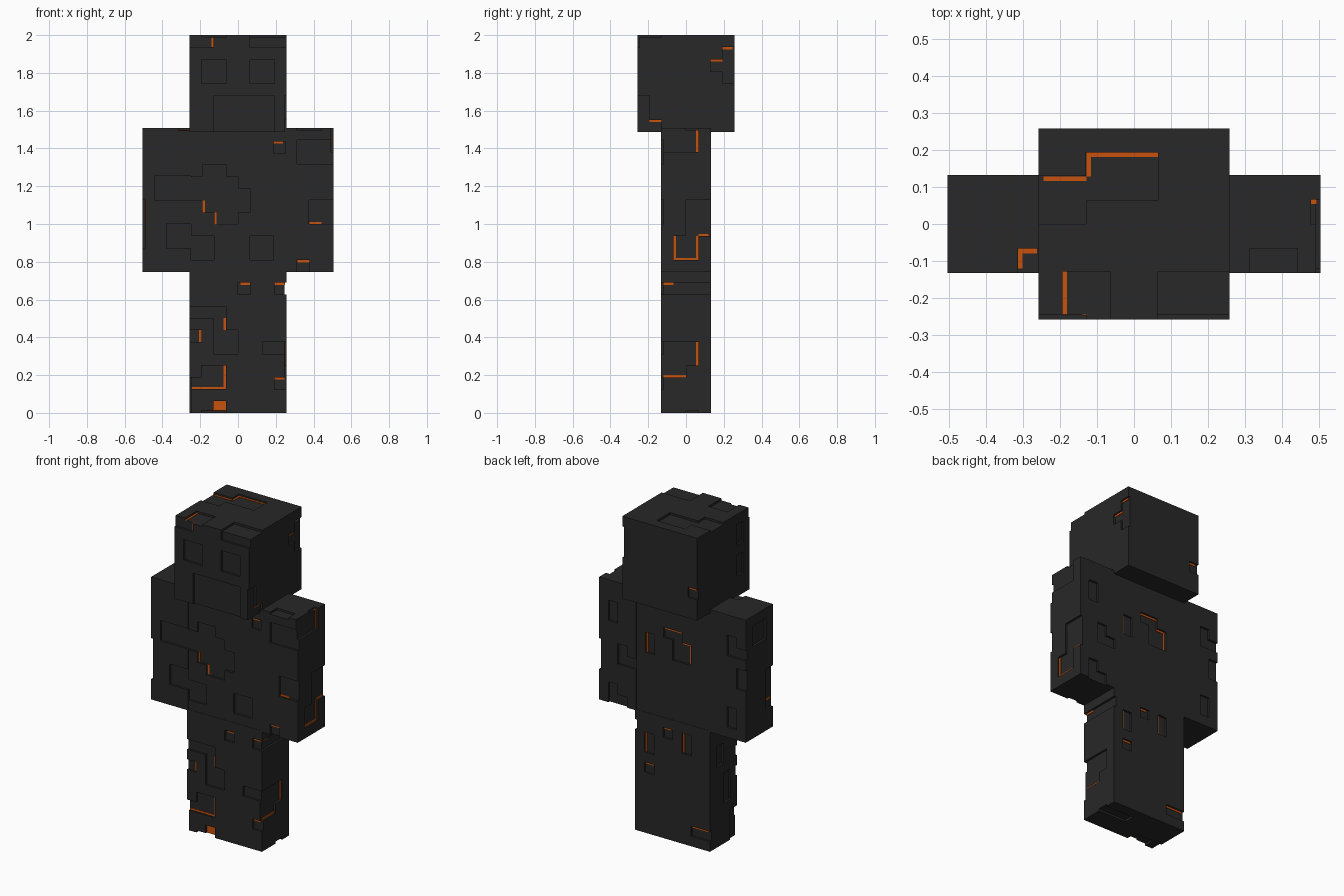
import bpy, bmesh, random
from mathutils import Vector

if "Cube" in bpy.data.objects:
    bpy.data.objects.remove(bpy.data.objects["Cube"])

random.seed(7)
DEPTH = 0.013   # depth of the recessed panels


def material(name, rgb):
    m = bpy.data.materials.new(name)
    m.diffuse_color = (*rgb, 1)
    m.use_nodes = True
    m.node_tree.nodes["Principled BSDF"].inputs["Base Color"].default_value = m.diffuse_color
    return m


DARK = material("charcoal", (0.021, 0.021, 0.021))
ORANGE = material("ember orange", (0.57, 0.085, 0.004))


def add_box(bm, lo, hi):
    for p in bmesh.ops.create_cube(bm, size=1)["verts"]:
        p.co = Vector([hi[i] if p.co[i] > 0 else lo[i] for i in range(3)])


def to_object(bm, name, mat):
    me = bpy.data.meshes.new(name)
    bm.to_mesh(me)
    bm.free()
    me.materials.append(mat)
    ob = bpy.data.objects.new(name, me)
    bpy.context.collection.objects.link(ob)
    return ob


# face name -> (normal axis, sign, u axis, v axis)
FACES = {"front": (1, -1, 0, 2), "back": (1, 1, 0, 2), "right": (0, 1, 1, 2),
         "left": (0, -1, 1, 2), "top": (2, 1, 0, 1), "bottom": (2, -1, 0, 1)}


def random_patches(nu, nv):
    """Stepped two-rectangle recesses scattered over a face, without glow."""
    holes = []
    for row in range(0, nv - 1, 4):
        for col in range(0, nu, 4):
            u, v = col + random.randint(0, 2), row + random.randint(0, 1)
            w = random.randint(1, 2)
            holes += [(u, v, w, 1), (u + w - 1, v + 1, 1, random.randint(1, 2))]
    return [(u, v, min(w, nu - u), min(h, nv - v)) for u, v, w, h in holes], []


def build(name, lo, hi, cells, faces, hidden=()):
    """Box with recessed rects (u, v, w, h in cells) and glowing edge lines
    (u0, v0, u1, v1 in cells); a line off any recess gets its own one-cell recess.
    Faces not listed get random patches."""
    body, cut, glow = bmesh.new(), bmesh.new(), bmesh.new()
    add_box(body, lo, hi)
    size = [(hi[i] - lo[i]) / cells[i] for i in range(3)]
    for face, (n, s, ua, va) in FACES.items():
        if face in hidden:
            continue
        holes, lines = faces.get(face) or random_patches(cells[ua], cells[va])
        holes = list(holes)
        filled = {(u + i, v + j) for u, v, w, h in holes for i in range(w) for j in range(h)}
        surf = hi[n] if s > 0 else lo[n]

        def slab(bm, u0, v0, u1, v1, d0, d1, cutter):
            a, b = [0] * 3, [0] * 3
            a[n], b[n] = sorted((surf - s * d0, surf - s * d1))
            for ax, p, q in ((ua, u0, u1), (va, v0, v1)):
                a[ax], b[ax] = lo[ax] + p * size[ax], lo[ax] + q * size[ax]
                if cutter:   # cutters run past the box edges
                    a[ax] -= 0.02 if p == 0 else 0.0004
                    b[ax] += 0.02 if q == cells[ax] else 0.0004
                else:        # glow stays inside the core
                    a[ax] = max(a[ax], lo[ax] + DEPTH)
                    b[ax] = min(b[ax], hi[ax] - DEPTH)
            add_box(bm, a, b)

        t = 0.19   # glow width in cells, laid on the recessed side of the edge
        for u0, v0, u1, v1 in lines:
            flat = v0 == v1
            before = (u0, v0 - 1) if flat else (u0 - 1, v0)
            k = 0 if (int(u0), int(v0)) in filled else -t
            if k and (int(before[0]), int(before[1])) not in filled:
                holes.append((*before, u1 - u0 if flat else 1, 1 if flat else v1 - v0))
            if flat:
                box = (u0, v0 + k, u1, v0 + k + t)
            else:
                box = (u0 + k, v0, u0 + k + t, v1)
            slab(glow, *box, DEPTH - 0.003, DEPTH + 0.003, False)
        for u, v, w, h in holes:
            slab(cut, u, v, u + w, v + h, -0.02, DEPTH, True)
    ob = to_object(body, name, DARK)
    cutter = to_object(cut, name + "_cutter", DARK)
    cutter.hide_render = True
    mod = ob.modifiers.new("recesses", "BOOLEAN")
    mod.operation, mod.object, mod.solver, mod.use_self = "DIFFERENCE", cutter, "EXACT", True
    dg = bpy.context.evaluated_depsgraph_get()
    me = bpy.data.meshes.new_from_object(ob.evaluated_get(dg))
    ob.modifiers.clear()
    ob.data = me
    bpy.data.objects.remove(cutter)
    to_object(glow, name + "_glow", ORANGE)


# Head: eyes, mouth and the glowing crown line
eyes = [(u, 4, 2, 2) for u in (1, 5)]
build("head", (-.258, -.258, 1.487), (.258, .258, 2.0), (8, 8, 8), {
    "front": (eyes + [(0, 7, 2, 1), (5, 7, 3, 1), (2, 0, 5, 3)], [(2, 7, 2, 8)]),
    "right": ([(0, 0, 1, 3), (7, 4, 1, 3)], [(1, 1, 2, 1), (6, 6, 7, 6), (7, 7, 8, 7)]),
    "left": ([], [(2, 5, 2, 7), (2, 2, 2, 4)]),
    "back": ([], [(0, 3, 1, 3)]),
    "top": ([(0, 4, 2, 2), (2, 5, 3, 2), (1, 0, 2, 2), (5, 0, 3, 2)],
            [(0, 6, 2, 6), (2, 6, 2, 7), (2, 7, 5, 7), (1, 0, 1, 2)]),
}, hidden=("bottom",))

# Torso: stepped chest and back panels
build("torso", (-.25, -.131, .747), (.25, .131, 1.5), (8, 4, 12), {
    "front": ([(1, 8, 2, 1), (0, 6, 4, 2), (1, 5, 4, 2), (2, 4, 2, 1), (5, 1, 2, 2), (0, 1, 2, 2)],
              [(1, 5, 1, 6), (2, 4, 2, 5), (7, 11, 8, 11)]),
    "back": ([(3, 8, 2, 1), (2, 6, 2, 2)],
             [(3, 9, 5, 9), (2, 8, 3, 8), (2, 6, 2, 8), (7, 6, 7, 8)]),
}, hidden=("left", "right", "top", "bottom"))

# Arms
build("right_arm", (.25, -.133, .745), (.505, .133, 1.508), (4, 4, 12), {
    "front": ([(1, 9, 3, 2), (2, 4, 2, 2)], [(2, 4, 3, 4), (1, 1, 2, 1)]),
    "right": ([(0, 10, 3, 2), (1, 1, 2, 2), (2, 3, 2, 3)],
              [(3, 10, 3, 12), (1, 1, 1, 3), (1, 1, 3, 1), (3, 1, 3, 3), (3, 3, 4, 3)]),
    "top": ([(1, 0, 2, 1)], [(3.6, 3, 4, 3)]),
}, hidden=("left", "bottom"))
build("left_arm", (-.505, -.133, .745), (-.25, .133, 1.508), (4, 4, 12), {
    "front": ([(1, 6, 3, 2), (2, 2, 2, 2)], []),
    "left": ([(1, 9, 2, 2)], [(1, 3, 1, 6), (0, 3, 1, 3)]),
    "top": ([(3, 0, 1, 1)], [(3, 0, 3, 1), (3, 1, 4, 1)]),
}, hidden=("right", "bottom"))

# Legs
build("right_leg", (0, -.133, 0), (.258, .133, .752), (4, 4, 12), {
    "front": ([(2, 5, 2, 1)], [(0, 11, 1, 11), (3, 11, 4, 11), (3, 3, 4, 3)]),
    "right": ([(0, 10, 4, 1), (0, 3, 2, 1), (0, 4, 3, 2)],
              [(0, 11, 1, 11), (3, 4, 3, 6), (0, 3, 2, 3)]),
    "back": ([], [(0, 11, 1, 11), (3, 8, 3, 10), (2, 7, 3, 7)]),
    "bottom": ([], [(1, 3, 4, 3)]),
}, hidden=("left", "top"))
build("left_leg", (-.258, -.133, 0), (0, .133, .752), (4, 4, 12), {
    "front": ([(0, 2, 3, 1), (1, 3, 2, 1), (2, 0, 1, 1), (0, 8, 3, 1), (2, 5, 2, 2)],
              [(0, 2, 3, 2), (3, 2, 3, 4), (1, 6, 1, 7), (3, 7, 3, 8)]
              + [(2, .19 * i, 3, .19 * i) for i in range(1, 6)]),
    "back": ([], [(3, 9, 3, 11), (0, 2, 2, 2)]),
    "bottom": ([], [(1, 1, 3, 1)]),
}, hidden=("right", "top"))
